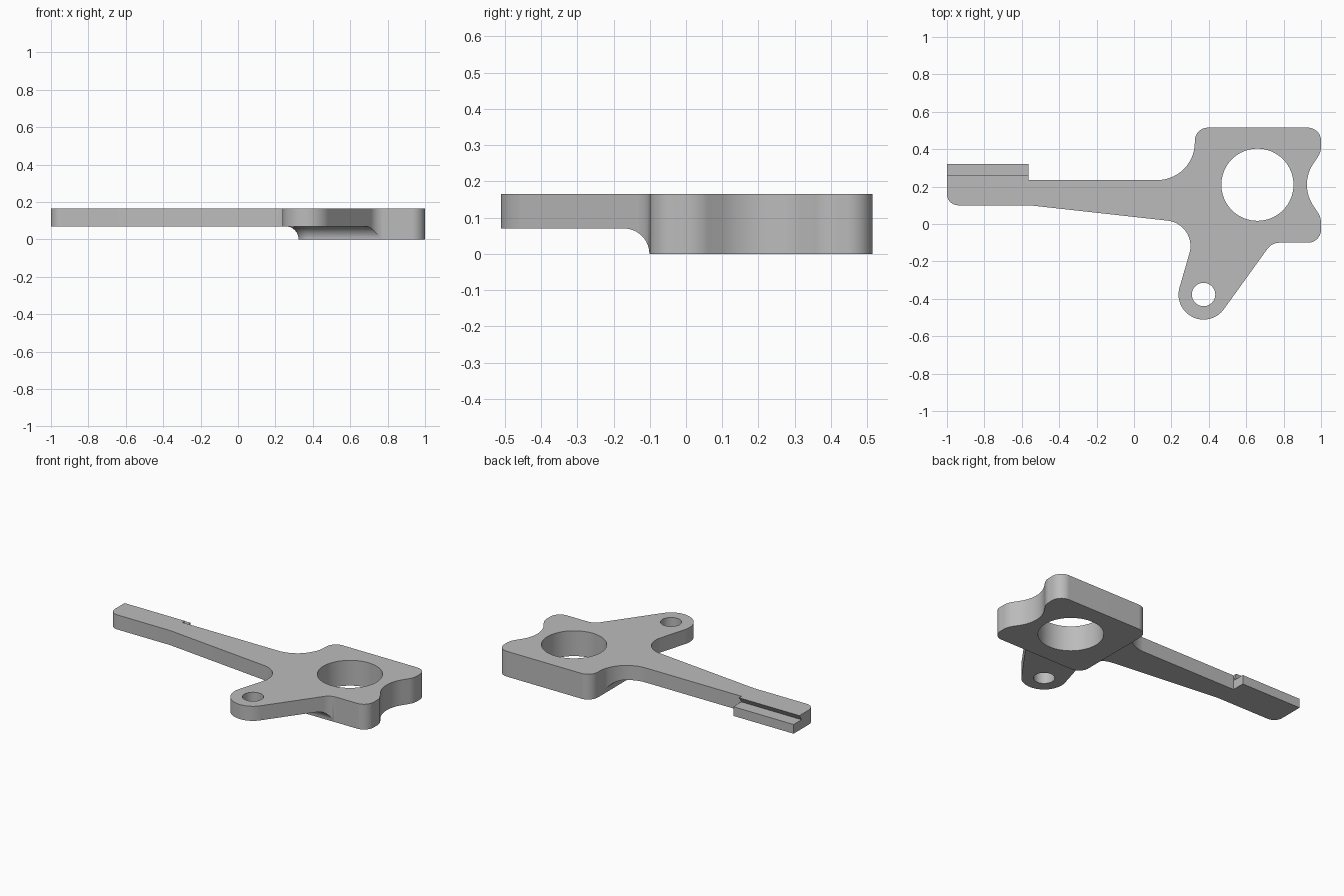
import bpy, bmesh, math
from mathutils import Vector

if "Cube" in bpy.data.objects:
    bpy.data.objects.remove(bpy.data.objects["Cube"], do_unlink=True)

TOP, ARM_BOTTOM = 0.165, 0.07


def rounded(corners, seg=14):
    """Polygon outline with each (x, y, radius) corner replaced by a tangent arc."""
    out = []
    n = len(corners)
    for i, (x, y, r) in enumerate(corners):
        p = Vector((x, y))
        if r == 0:
            out.append(p)
            continue
        a = (Vector(corners[i - 1][:2]) - p).normalized()
        b = (Vector(corners[(i + 1) % n][:2]) - p).normalized()
        half = a.angle(b) / 2
        centre = p + (a + b).normalized() * r / math.sin(half)
        start = p + a * r / math.tan(half) - centre
        end = p + b * r / math.tan(half) - centre
        sweep = start.angle(end)
        for k in range(seg + 1):
            t = k / seg
            out.append(centre + (start * math.sin((1 - t) * sweep)
                                 + end * math.sin(t * sweep)) / math.sin(sweep))
    return out


def loft(name, rings):
    """Closed solid through matching rings of 3D points."""
    bm = bmesh.new()
    loops = [[bm.verts.new(p) for p in ring] for ring in rings]
    for lo, hi in zip(loops, loops[1:]):
        for i in range(len(lo)):
            j = (i + 1) % len(lo)
            bm.faces.new((lo[i], lo[j], hi[j], hi[i]))
    bm.faces.new(loops[0])
    bm.faces.new(loops[-1])
    bmesh.ops.recalc_face_normals(bm, faces=bm.faces)
    mesh = bpy.data.meshes.new(name)
    bm.to_mesh(mesh)
    bm.free()
    obj = bpy.data.objects.new(name, mesh)
    bpy.context.collection.objects.link(obj)
    return obj


def at_height(points, z):
    return [(p[0], p[1], z) for p in points]


def circle(x, y, r, start=0, sweep=360, seg=64):
    angles = [math.radians(start + sweep * k / seg) for k in range(seg)]
    return [(x + r * math.cos(a), y + r * math.sin(a)) for a in angles]


# Plan outline: arm, block with scooped side, round-ended lug
lug_x, lug_y, lug_r = 0.372, -0.377, 0.134
lug_end = [(x, y, 0) for x, y in circle(lug_x, lug_y, lug_r, -35.8, -164, 33)]
outline = rounded([
    (-1, 0.32, 0), (-0.565, 0.32, 0), (-0.565, 0.235, 0),
    (0.325, 0.235, 0.2), (0.325, 0.515, 0.07), (1, 0.515, 0.07),
    (1, 0.385, 0.1), (0.885, 0.21, 0.2), (1, 0.035, 0.1),
    (1, -0.1, 0.07), (0.737, -0.1, 0.08), *lug_end,
    (0.342, 0, 0.137), (-0.56, 0.1, 0), (-1, 0.1, 0.06),
])
bracket = loft("bracket_body", [at_height(outline, 0), at_height(outline, TOP)])


# Envelope that thins the arm and lug, with a fillet around the block
def envelope_ring(d, z):
    x0, x1, y0, y1, r = 0.324 - d, 1.2 + d, -0.101 - d, 0.7 + d, 0.07 + d
    return at_height(rounded([(x0, y0, r), (x1, y0, r), (x1, y1, r), (x0, y1, r)]), z)


rings = [envelope_ring(0, -0.05)]
for k in range(13):
    a = k / 12 * math.pi / 2
    rings.append(envelope_ring(ARM_BOTTOM * (1 - math.cos(a)), ARM_BOTTOM * math.sin(a)))
rings += [envelope_ring(3, ARM_BOTTOM), envelope_ring(3, 0.4)]
envelope = loft("thinning_envelope", rings)


# Undercut ledge along the back of the arm tip
section = [(0.26, 0.165), (0.238, 0.13), (0.4, 0.13), (0.4, 0.25), (0.26, 0.25)]
ledge = loft("ledge_cutter", [[(x, y, z) for y, z in section] for x in (-1.1, -0.56)])

# Bores through the block and the lug
bores = [loft("bore_cutter", [at_height(circle(*c), z) for z in (-0.1, 0.3)])
         for c in ((0.66, 0.21, 0.193), (lug_x, lug_y, 0.0625))]

cutters = [(envelope, 'INTERSECT'), (ledge, 'DIFFERENCE')]
cutters += [(b, 'DIFFERENCE') for b in bores]
for cutter, operation in cutters:
    cutter.hide_render = True
    mod = bracket.modifiers.new(cutter.name, 'BOOLEAN')
    mod.operation = operation
    mod.solver = 'EXACT'
    mod.object = cutter

# Bake the cuts and drop the helpers
bpy.context.view_layer.update()
graph = bpy.context.evaluated_depsgraph_get()
baked = bpy.data.meshes.new_from_object(bracket.evaluated_get(graph))
bracket.modifiers.clear()
bracket.data = baked
for cutter, _ in cutters:
    bpy.data.objects.remove(cutter, do_unlink=True)

# Plain grey metal
grey = bpy.data.materials.new("plain_grey")
grey.use_nodes = True
colour = (0.5, 0.5, 0.5, 1)
grey.diffuse_color = colour
grey.node_tree.nodes["Principled BSDF"].inputs["Base Color"].default_value = colour
bracket.data.materials.clear()
bracket.data.materials.append(grey)

bpy.ops.object.select_all(action='DESELECT')
bracket.select_set(True)
bpy.context.view_layer.objects.active = bracket
bpy.ops.object.shade_smooth_by_angle(angle=math.radians(25))
weighted = bracket.modifiers.new("even_shading", 'WEIGHTED_NORMAL')
weighted.keep_sharp = True
